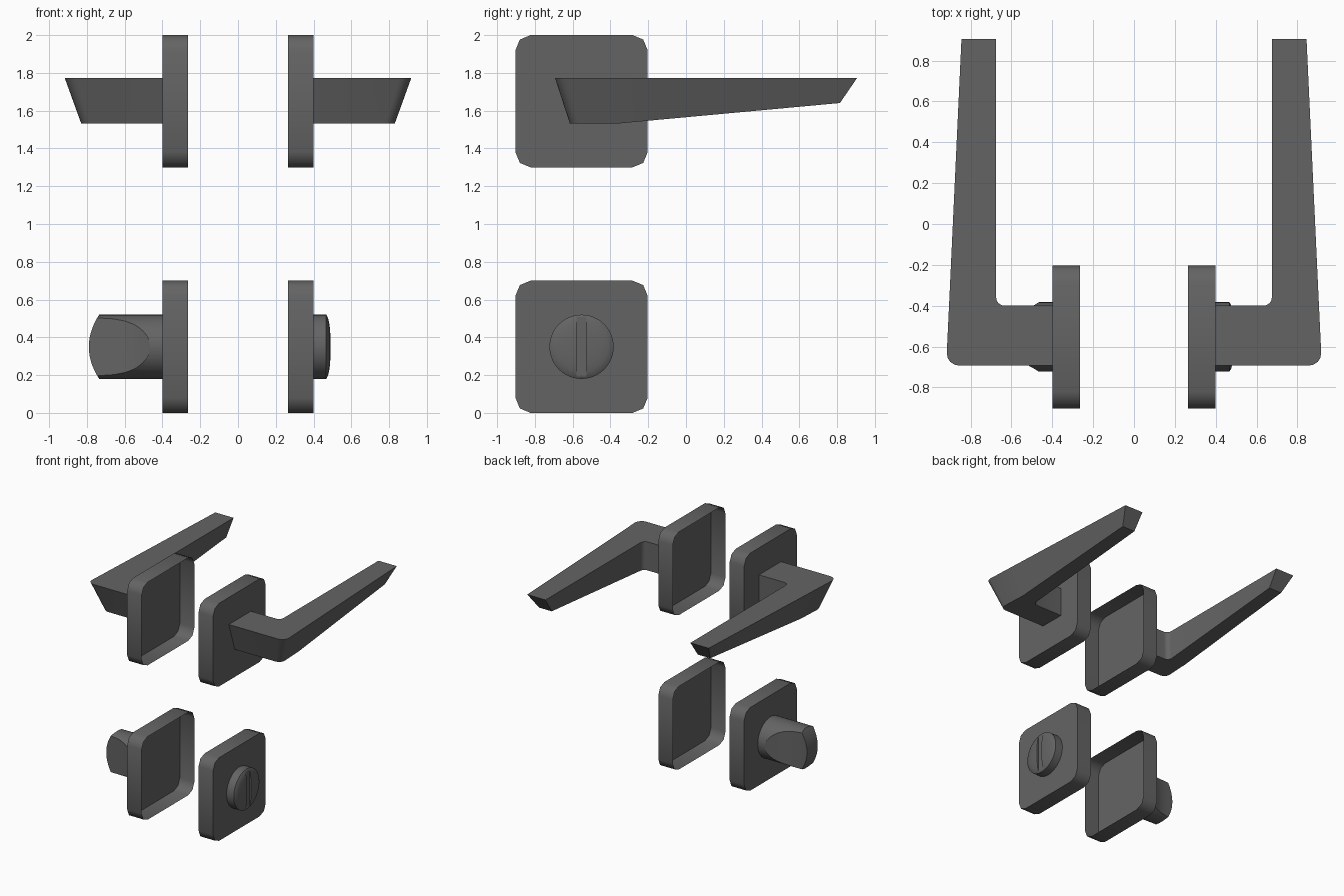
import bpy, bmesh, math

if "Cube" in bpy.data.objects:
    bpy.data.objects.remove(bpy.data.objects["Cube"])

PLATE_Y = -0.553         # centre line of all plates
TURN_Z, TURN_R = 0.35, 0.17

# Dark anthracite finish
finish = bpy.data.materials.new("dark_grey")
finish.diffuse_color = (0.127, 0.127, 0.127, 1)
finish.use_nodes = True
finish.node_tree.nodes["Principled BSDF"].inputs["Base Color"].default_value = finish.diffuse_color


def arc(cx, cy, r, a0, a1, n):
    """Points on an arc, angles in degrees."""
    return [(cx + r * math.cos(math.radians(a0 + (a1 - a0) * i / n)),
             cy + r * math.sin(math.radians(a0 + (a1 - a0) * i / n))) for i in range(n + 1)]


def loft(name, rings, start_cap=True, end_cap=True):
    """Skin a list of closed rings with equal point counts."""
    bm = bmesh.new()
    vs = [[bm.verts.new(p) for p in ring] for ring in rings]
    n = len(rings[0])
    for a, b in zip(vs, vs[1:]):
        for i in range(n):
            j = (i + 1) % n
            bm.faces.new((a[i], a[j], b[j], b[i]))
    if start_cap:
        bm.faces.new(vs[0][::-1])
    if end_cap:
        bm.faces.new(vs[-1])
    bmesh.ops.recalc_face_normals(bm, faces=bm.faces)
    mesh = bpy.data.meshes.new(name)
    bm.to_mesh(mesh)
    bm.free()
    mesh.materials.append(finish)
    ob = bpy.data.objects.new(name, mesh)
    bpy.context.collection.objects.link(ob)
    return ob


def activate(ob):
    bpy.ops.object.select_all(action='DESELECT')
    ob.select_set(True)
    bpy.context.view_layer.objects.active = ob


def smooth(ob, angle=30):
    activate(ob)
    bpy.ops.object.shade_smooth_by_angle(angle=math.radians(angle))


def boolean(ob, tool, operation):
    """Apply a boolean and remove the helper."""
    activate(ob)
    mod = ob.modifiers.new("cut", 'BOOLEAN')
    mod.operation, mod.object, mod.solver = operation, tool, 'EXACT'
    bpy.ops.object.modifier_apply(modifier=mod.name)
    bpy.data.objects.remove(tool)


def disc_ring(x, r, n=48):
    return [(x, PLATE_Y + y, TURN_Z + z) for y, z in arc(0, 0, r, 0, 360 - 360 / n, n - 1)]


def plate(name, s, z):
    """Rounded square cover, open toward the door."""
    h, r = 0.35, 0.08
    c = h - r
    out = []
    for k, (cy, cz) in enumerate([(c, c), (-c, c), (-c, -c), (c, -c)]):
        out += arc(PLATE_Y + cy, z + cz, r, 90 * k, 90 * k + 90, 2)
    ob = loft(name, [[(s * x, p[0], p[1]) for p in out] for x in (0.265, 0.40)], start_cap=False)
    smooth(ob, 50)


def lever(name, s):
    """L-shaped lever lofted from its lower outline to its flat top."""
    def outline(front, outer, bend, tip, tip_y, inner, r):
        pts = [(0.40, front)]
        pts += arc(outer - r, front + r, r, -90, 0, 4)
        pts += [(bend, -0.36), (tip, tip_y), (inner, tip_y)]
        pts += arc(inner - 0.04, -0.36, 0.04, 0, -90, 4)
        return pts + [(0.40, -0.40)]

    def low(y):
        return 1.532 + max(0, y + 0.36) * 0.108 / 1.17

    bottom = outline(-0.615, 0.83, 0.82, 0.797, 0.815, 0.68, 0.05)
    top = outline(-0.693, 0.917, 0.904, 0.845, 0.905, 0.675, 0.06)
    ob = loft(name, [[(s * x, y, low(y)) for x, y in bottom],
                     [(s * x, y, 1.772) for x, y in top]])
    smooth(ob)


for side, s in (("left", -1), ("right", 1)):
    plate(side + "_handle_plate", s, 1.65)
    plate(side + "_lock_plate", s, 0.35)
    lever(side + "_lever", s)

# Emergency release: low domed disc with a coin slot
release = loft("release_disc", [disc_ring(x, r) for x, r in
               [(0.40, 0.17), (0.467, 0.17), (0.476, 0.155), (0.482, 0.135),
                (0.487, 0.10), (0.49, 0.05)]])
slot = loft("slot_cutter", [[(x, PLATE_Y + y, TURN_Z + z) for y, z in
            [(-0.027, -0.2), (0.027, -0.2), (0.027, 0.2), (-0.027, 0.2)]]
            for x in (0.474, 0.55)])
boolean(release, slot, 'DIFFERENCE')
smooth(release)

# Thumb turn: cylinder scooped on both sides, with a curved end
turn = loft("thumb_turn", [disc_ring(-0.40, TURN_R), disc_ring(-0.85, TURN_R)])
scoop = [(-0.35, 0.20), (-0.455, 0.20), (-0.466, 0.17), (-0.485, 0.158), (-0.51, 0.144),
         (-0.55, 0.122), (-0.60, 0.101), (-0.66, 0.084), (-0.73, 0.075), (-0.90, 0.065)]
side_profile = scoop + [(x, -y) for x, y in reversed(scoop)]
boolean(turn, loft("scoop_helper", [[(x, PLATE_Y + y, z) for x, y in side_profile]
                                    for z in (0.0, 0.7)]), 'INTERSECT')
crown = [(-0.35, 0.2), (-0.35, -0.2)]
crown += [(-0.79 + 0.055 * (z / TURN_R) ** 2, z) for z in [-0.2 + 0.4 * i / 16 for i in range(17)]]
boolean(turn, loft("crown_helper", [[(x, y, TURN_Z + z) for x, z in crown]
                                    for y in (-0.9, -0.2)]), 'INTERSECT')
smooth(turn)
